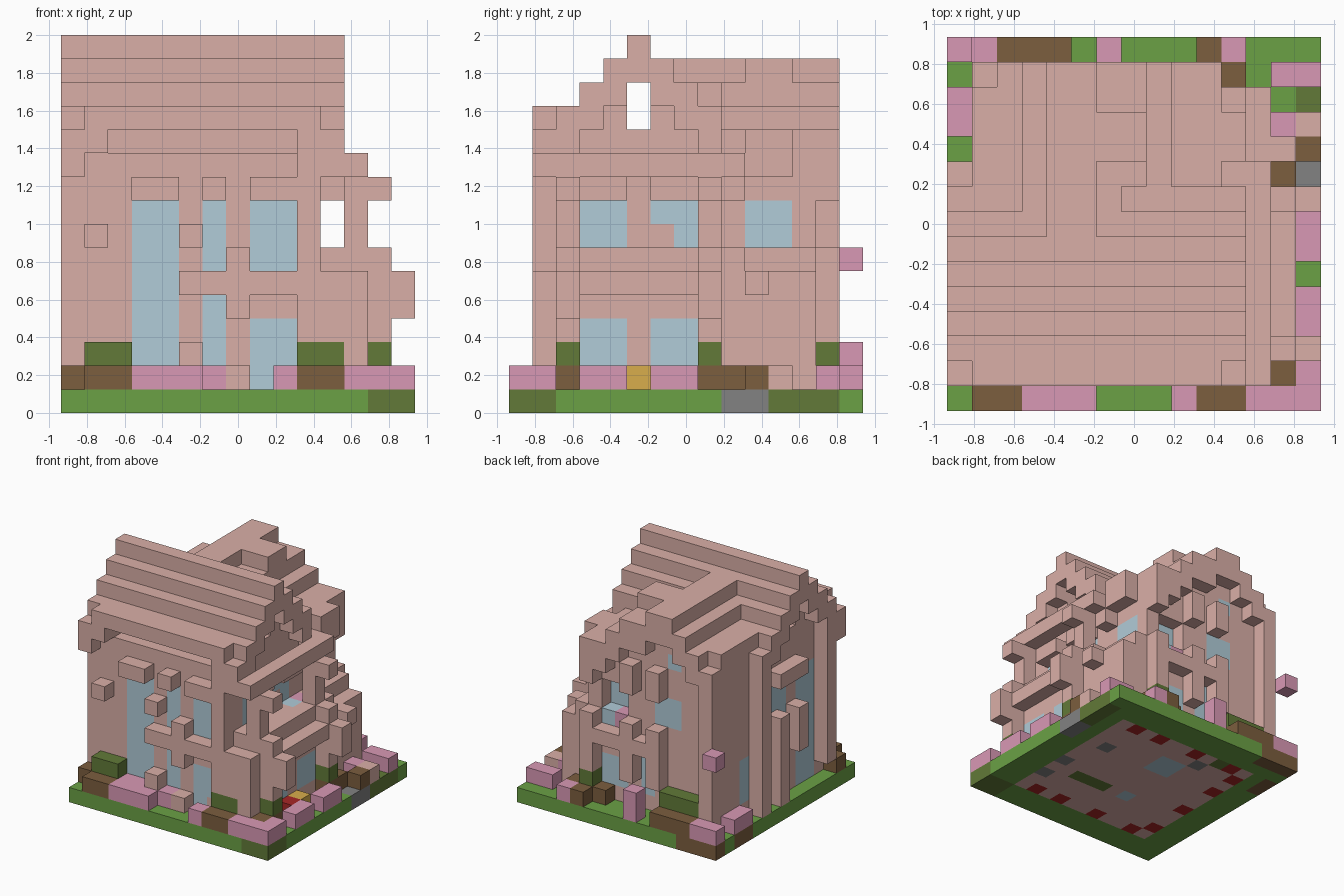
import bpy, bmesh
from mathutils import Vector

cube = bpy.data.objects.get("Cube")
if cube:
    bpy.data.objects.remove(cube)

UNIT = 0.125
HALF = 7.5
SIZE = 15


def srgb(r, g, b):
    return tuple((c / 255 / 12.92) if c < 11 else ((c / 255 + 0.055) / 1.055) ** 2.4
                 for c in (r, g, b)) + (1.0,)


COLOURS = {
    "clay": srgb(218, 175, 167), "grass": srgb(107, 161, 69),
    "leaf": srgb(98, 122, 56), "soil": srgb(124, 94, 62),
    "blossom": srgb(217, 153, 181), "glass": srgb(177, 204, 216),
    "stone": srgb(130, 130, 130), "straw": srgb(216, 174, 76),
    "brick_red": srgb(168, 38, 38),
}
# Part name -> colour name
PARTS = {
    "house_floor": "clay", "walls": "clay", "roof": "clay", "frames": "clay",
    "side_porch": "clay", "lawn": "grass", "bushes": "leaf", "flower_beds": "soil",
    "flowers": "blossom", "windows": "glass", "stone_path": "stone",
    "lantern": "straw", "bricks": "brick_red",
}
cells = {}


def span(v):
    return range(v[0], v[1] + 1) if isinstance(v, tuple) else (v,)


def box(part, x, y, z):
    """Fill blocks; every range is inclusive."""
    for i in span(x):
        for j in span(y):
            for k in span(z):
                cells[i, j, k] = part


# Ground slab, with the house floor set into it
box("lawn", (0, 14), (0, 14), 0)
box("house_floor", (2, 12), (2, 12), 0)
box("bushes", (13, 14), (0, 1), 0)
box("bushes", 14, (11, 13), 0)
box("stone_path", 14, (9, 10), 0)
box("flower_beds", (0, 2), 14, 0)
box("flower_beds", 0, (11, 12), 0)
box("windows", (6, 7), (9, 10), 0)
box("windows", 6, 5, 0)
box("bushes", (8, 10), 5, 0)
box("bushes", (3, 4), 12, 0)
for p in (3, 6, 9, 11):
    box("bricks", p, 2, 0)
    box("bricks", p, 12, 0)
    box("bricks", 2, p, 0)
for x, y in ((12, 6), (11, 9), (12, 4), (5, 11)):
    box("stone_path", x, y, 0)


# Roof height over each column of the plan: main gable, back wing, side dormer
def roof_top(i, j):
    main = wing = 0
    if i <= 11 and 2 <= j <= 8:
        main = 16 - abs(j - 5)
    elif i <= 11 and j == 1:
        main = 13 if 0 < i < 11 else 12
    elif i == 0 and j == 9:
        main = 12
    if 6 <= j <= 13 and 1 <= i <= 11:
        if i <= 5:
            wing = max(13, 15 - max(0, 4 - i))
        elif i <= 7:
            wing = 15 if j in (10, 11) else 14 if j > 8 or i == 6 else 0
        elif i == 8:
            wing = 13
        elif j >= 9:
            wing = 12
        if i == 11:
            wing = 0 if j >= 12 else 11 if j == 9 else 12
        if (i, j) == (1, 13):
            wing = 12
    return max(main, wing)


for i in range(SIZE):
    for j in range(SIZE):
        top = roof_top(i, j)
        if top:
            box("roof", i, j, (top - 2, top - 1))


# Outer walls rise until they meet the roof
def wall(x, y, low):
    for i in span(x):
        for j in span(y):
            for k in range(low, max(low, roof_top(i, j) - 2)):
                if not (j == 5 and k in (12, 13)):
                    box("walls", i, j, k)


wall((1, 10), 2, 1)
wall((1, 10), 12, 1)
wall(1, (2, 12), 1)
wall(10, (2, 12), 5)

# Shadow gap under the front eave
for i in range(2, 10):
    for j in (1, 2):
        del cells[i, j, 11]
box("walls", (2, 9), 3, 11)

# Lower side room and the open gallery above it
box("side_porch", 12, (2, 12), (1, 5))
box("side_porch", (10, 12), 2, (1, 5))
box("side_porch", (10, 12), 12, (1, 5))
box("side_porch", 11, (2, 12), (5, 6))
box("side_porch", 12, (2, 9), 6)
box("side_porch", 12, (1, 9), 10)
box("side_porch", 13, (2, 8), 5)
box("side_porch", 13, 10, 5)
for j in (2, 8):
    box("side_porch", 12, j, (7, 9))
    box("side_porch", 13, j, 9)
    box("side_porch", 13, j, (3, 6))
    box("side_porch", 14, j, (4, 5))
box("side_porch", 14, 11, 1)
box("flowers", 11, 8, 6)
box("windows", 11, 7, 6)

# Windows
for y in (2, 12):
    box("windows", (8, 9), y, (2, 3))
    box("windows", 6, y, (2, 4))
box("windows", 6, 2, (6, 8))
box("windows", (8, 9), 2, (6, 8))
box("windows", (3, 4), 2, (1, 8))
box("windows", 8, 2, 1)
box("windows", (4, 5), 12, (7, 8))
box("windows", 4, 12, 11)
box("windows", 1, (3, 4), (1, 8))
box("windows", 1, (6, 7), (6, 8))
box("windows", 1, (9, 10), (2, 4))
for y in ((3, 4), (6, 7), (10, 11)):
    box("windows", 10, y, (7, 8))
for y in ((3, 4), (6, 7)):
    box("windows", 12, y, (2, 3))
box("walls", 10, 6, 7)

# Recessed window with a flower sill at the back
for i in (8, 9):
    for k in (7, 8):
        del cells[i, 12, k]
        box("windows", i, 11, k)
box("windows", 9, 12, 6)
box("flowers", 8, 12, 6)

# Lintels over the front and side windows
for x in ((3, 4), 6, (8, 9)):
    box("frames", x, 1, 9)
for y in ((3, 4), (6, 7)):
    box("frames", 11, y, 9)

# Projecting posts, sills and brackets
box("frames", 0, 2, (2, 10))
box("frames", 0, 7, (1, 6))
box("frames", 0, 9, (1, 10))
box("frames", 0, 5, (4, 6))
box("frames", 0, (5, 7), 9)
box("frames", (5, 11), 1, 5)
box("frames", 7, 1, (4, 6))
box("frames", (10, 12), 1, (3, 5))
box("frames", 12, 1, 2)
box("frames", 10, 1, (6, 10))
box("frames", 7, 1, 1)
for i, k in ((5, 2), (5, 7), (1, 7)):
    box("frames", i, 1, k)
for i in (1, 5, 7, 10):
    box("frames", i, 13, (3, 6))
    box("frames", i, 13, (9, 10))
box("frames", (5, 10), 13, 5)
box("frames", 1, 13, (1, 10))

# Garden border, one letter per block: f flower, s soil
KEY = {"f": "flowers", "s": "flower_beds"}
for n, c in enumerate(".ssfff...fssfff"):
    if c in KEY:
        box(KEY[c], n, 0, 1)
for n, c in enumerate("ffsss.f...sf..."):
    if c in KEY:
        box(KEY[c], n, 14, 1)
for n, c in enumerate("..sss....sss..."):
    if c in KEY:
        box(KEY[c], n, 13, 1)
for n, c in enumerate("ff.ff.ff..s..f."):
    if c in KEY:
        box(KEY[c], 14, n, 1)
for n, c in enumerate(".ss.....ss.f.f."):
    if c in KEY:
        box(KEY[c], 13, n, 1)
box("flowers", 0, (11, 12), 1)
box("flowers", 6, 14, 2)
box("flowers", 0, 14, 6)
box("flowers", (3, 6), 1, 1)
box("bricks", 13, 4, 1)
box("lantern", 13, 5, 1)
box("flower_beds", (0, 2), 1, 1)
box("flower_beds", (10, 11), 1, 1)
for x, y in (((1, 2), 1), ((10, 11), 1), (13, 2), (13, 8), ((2, 4), 13), (10, 13)):
    box("bushes", x, y, 2)


# Materials
materials = {}
for name, colour in COLOURS.items():
    mat = bpy.data.materials.new(name)
    mat.use_nodes = True
    mat.diffuse_color = colour
    mat.node_tree.nodes["Principled BSDF"].inputs["Base Color"].default_value = colour
    materials[name] = mat


# One mesh per part, keeping only the block faces open to the air
def build(part, colour):
    bm = bmesh.new()
    verts = {}

    def vert(p):
        key = tuple(p)
        if key not in verts:
            x, y, z = p
            verts[key] = bm.verts.new(((x - HALF) * UNIT, (y - HALF) * UNIT, z * UNIT))
        return verts[key]

    for cell, owner in cells.items():
        if owner != part:
            continue
        for axis in range(3):
            u, v, n = Vector(), Vector(), Vector()
            n[axis] = u[(axis + 1) % 3] = v[(axis + 2) % 3] = 1
            for side in (0, 1):
                step = n if side else -n
                if tuple(int(a + b) for a, b in zip(cell, step)) in cells:
                    continue
                base = Vector(cell) + n * side
                loop = [base, base + u, base + u + v, base + v]
                bm.faces.new([vert(p) for p in (loop if side else loop[::-1])])
    mesh = bpy.data.meshes.new(part)
    bm.to_mesh(mesh)
    bm.free()
    mesh.materials.append(materials[colour])
    bpy.context.collection.objects.link(bpy.data.objects.new(part, mesh))


for part, colour in PARTS.items():
    build(part, colour)
